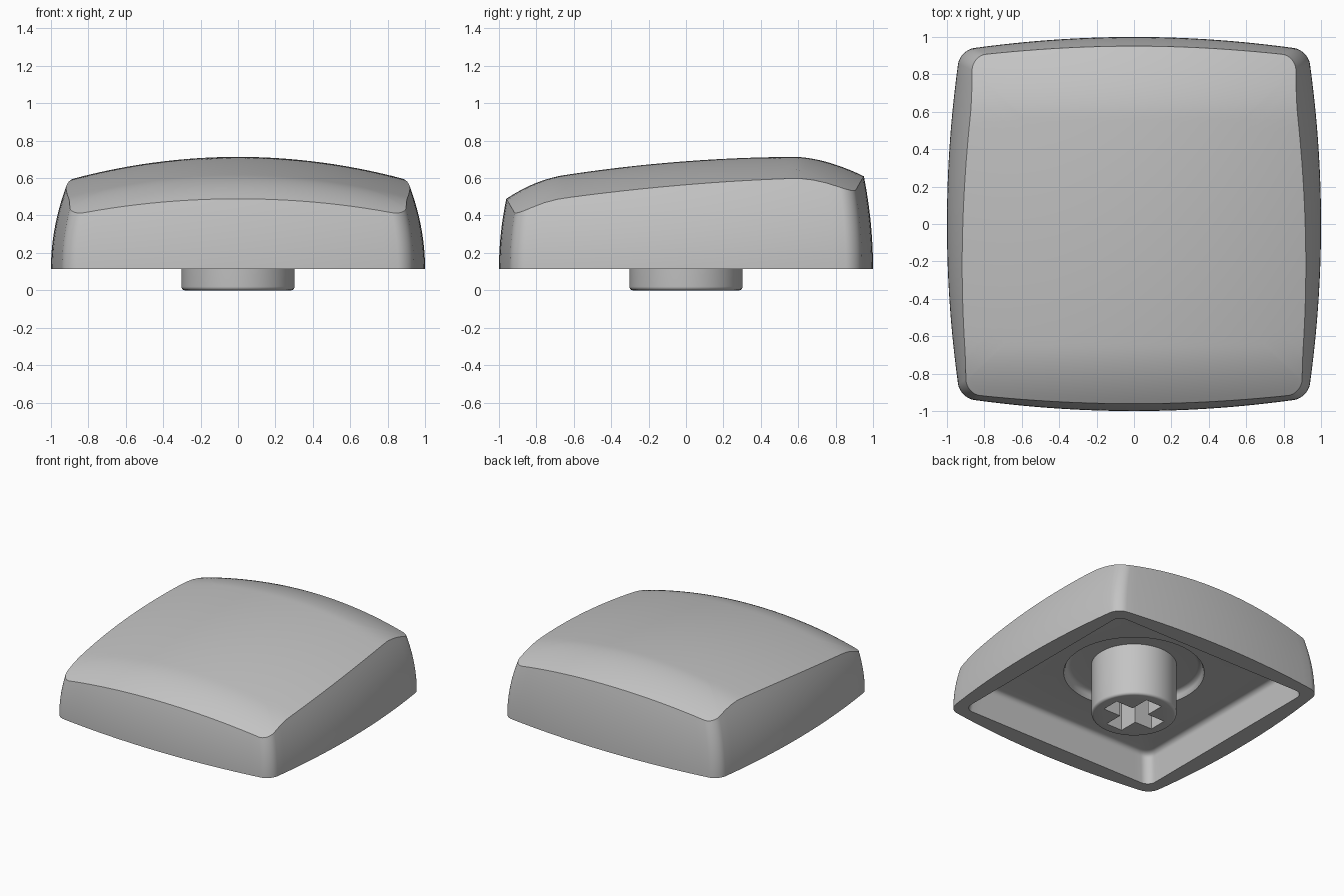
import bpy, bmesh, math

cube = bpy.data.objects.get("Cube")
if cube:
    bpy.data.objects.remove(cube, do_unlink=True)

RIM = 0.115       # height of the lower rim
CEILING = 0.35    # roof of the hollow
RECESS = 0.41     # floor of the round pocket around the stem

grey = bpy.data.materials.new("grey plastic")
grey.use_nodes = True
grey.diffuse_color = (0.55, 0.55, 0.55, 1)
grey.node_tree.nodes["Principled BSDF"].inputs["Base Color"].default_value = (0.55, 0.55, 0.55, 1)


def rounded_square(half, radius, arc=8, side=24):
    """Counter-clockwise outline, starting at the front of the left side."""
    points = []
    c = half - radius
    for q in range(4):
        turn = q * math.pi / 2
        local = [(half, -c + 2 * c * i / side) for i in range(side)]
        for i in range(arc):
            a = math.pi / 2 * i / arc
            local.append((c + radius * math.cos(a), c + radius * math.sin(a)))
        cs, sn = math.cos(turn), math.sin(turn)
        points += [(x * cs - y * sn, x * sn + y * cs) for x, y in local]
    return points


def top_height(x, y):
    """Domed, back-raised top with rolled-off front and back."""
    z = 0.69 + 0.075 * y - 0.06 * y * y - 0.15 * x * x
    z -= 0.073 * (max(0, -y - 0.65) / 0.31) ** 2
    z -= 0.097 * (max(0, y - 0.58) / 0.37) ** 1.7
    return z


def wall_point(bx, by, t):
    """Point on the curved outer wall, t = 0 at the rim and 1 at the top edge."""
    x, y = bx, by
    for _ in range(8):
        h = t * (top_height(x, y) - RIM)
        x = bx * (1 - 0.42 * h * h)
        y = by * (1 - (0.2 if by > 0 else 0.28) * h * h)
    return x, y, RIM + h


def loft(name, rings):
    """Skin a list of equal-length rings and close both ends."""
    bm = bmesh.new()
    loops = [[bm.verts.new(p) for p in ring] for ring in rings]
    for a, b in zip(loops, loops[1:]):
        for i in range(len(a)):
            j = (i + 1) % len(a)
            bm.faces.new((a[i], a[j], b[j], b[i]))
    bm.faces.new(loops[0])
    bm.faces.new(loops[-1])
    bmesh.ops.recalc_face_normals(bm, faces=bm.faces)
    mesh = bpy.data.meshes.new(name)
    bm.to_mesh(mesh)
    bm.free()
    mesh.materials.append(grey)
    obj = bpy.data.objects.new(name, mesh)
    bpy.context.collection.objects.link(obj)
    return obj


def select(obj):
    bpy.ops.object.select_all(action='DESELECT')
    obj.select_set(True)
    bpy.context.view_layer.objects.active = obj


# Cap shell: domed top, outer wall, rim, hollow and round pocket in one skin
base = [(x * (1 - 0.07 * y * y), y * (1 - 0.07 * x * x)) for x, y in rounded_square(1, 0.08)]
edge = [wall_point(x, y, 1) for x, y in base]
rings = []
TOP_STEPS = 36
for k in range(1, TOP_STEPS + 1):
    s = k / TOP_STEPS
    rings.append([(x * s, y * s, top_height(x * s, y * s)) for x, y, _ in edge])
WALL_STEPS = 14
for k in range(WALL_STEPS - 1, -1, -1):
    rings.append([wall_point(x, y, k / WALL_STEPS) for x, y in base])


def hollow_ring(half, z):
    return [(x, y, z) for x, y in rounded_square(half, 0.07)]


rings.append(hollow_ring(0.855, RIM))
FILLET = 0.04
for k in range(6):
    a = math.pi / 2 * k / 5
    rings.append(hollow_ring(0.835 - FILLET * (1 - math.cos(a)),
                             CEILING - FILLET * (1 - math.sin(a))))


def circle_ring(radius, z):
    return [(x / math.hypot(x, y) * radius, y / math.hypot(x, y) * radius, z) for x, y in base]


rings.append(circle_ring(0.5, CEILING))
for k in range(6):
    a = math.pi / 2 * k / 5
    rings.append(circle_ring(0.49 - 0.04 * (1 - math.cos(a)), RECESS - 0.04 * (1 - math.sin(a))))
rings.append(circle_ring(0.2, RECESS))
shell = loft("cap_shell", rings)

# Round stem with a rounded lower edge
profile = [(0.303, RECESS + 0.02)]
for k in range(6):
    a = math.pi / 2 * k / 5
    profile.append((0.283 + 0.02 * math.cos(a), 0.02 - 0.02 * math.sin(a)))
SEGMENTS = 64
stem = loft("stem", [[(r * math.cos(2 * math.pi * i / SEGMENTS),
                       r * math.sin(2 * math.pi * i / SEGMENTS), z)
                      for i in range(SEGMENTS)] for r, z in profile])

# Cross-shaped socket cut into the stem
ARM, SLOT = 0.22, 0.07
cross = []
for q in range(4):
    cs, sn = round(math.cos(q * math.pi / 2)), round(math.sin(q * math.pi / 2))
    for x, y in ((ARM, -SLOT), (ARM, SLOT), (SLOT, SLOT)):
        cross.append((x * cs - y * sn, x * sn + y * cs))
cutter = loft("socket_cutter", [[(x, y, z) for x, y in cross] for z in (-0.1, 0.38)])
cutter.hide_render = True
cut = stem.modifiers.new("socket", 'BOOLEAN')
cut.operation = 'DIFFERENCE'
cut.solver = 'EXACT'
cut.object = cutter
select(stem)
bpy.ops.object.modifier_apply(modifier=cut.name)
bpy.data.objects.remove(cutter, do_unlink=True)

for obj in (shell, stem):
    select(obj)
    bpy.ops.object.shade_smooth_by_angle(angle=math.radians(30))
